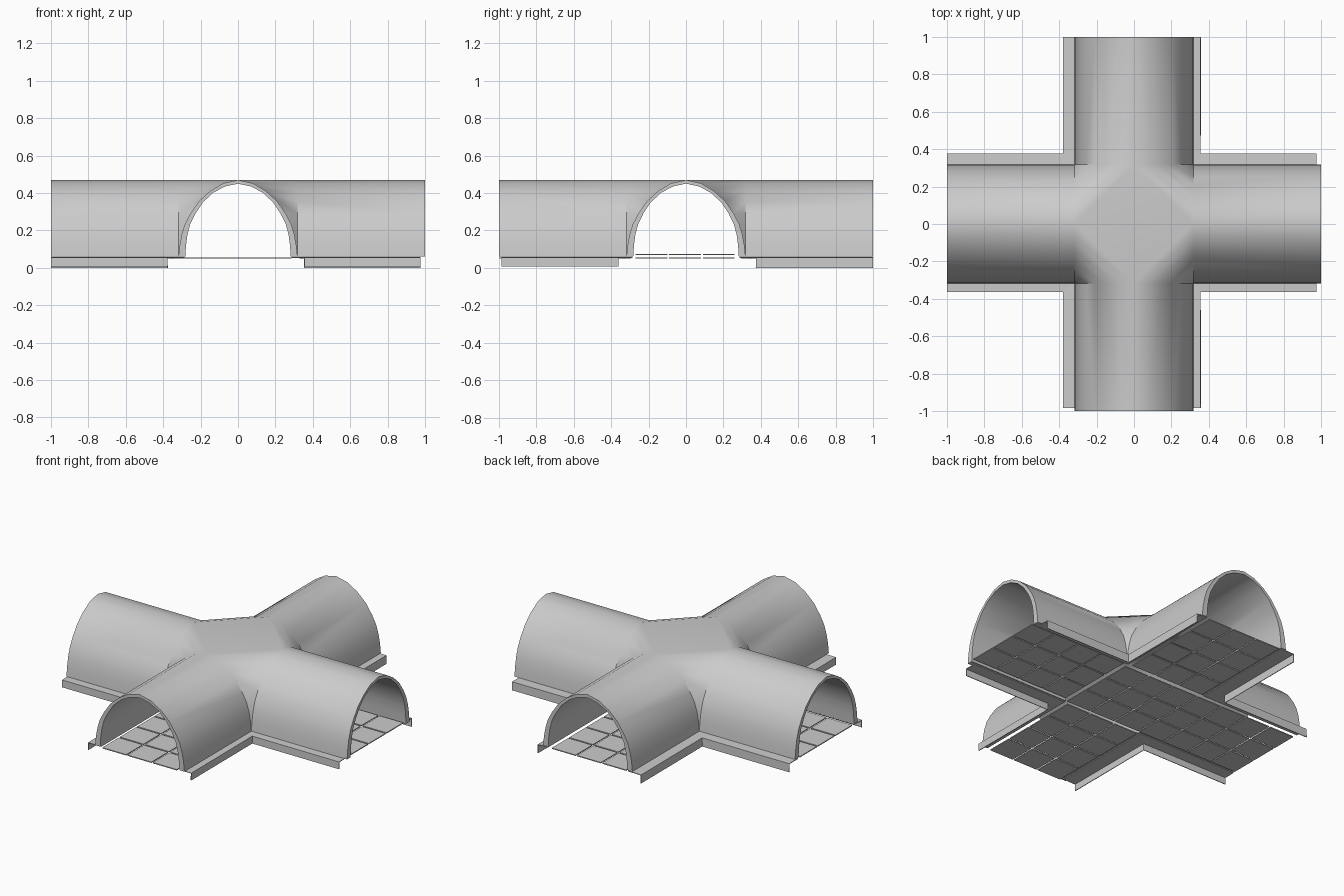
import bpy, bmesh

if "Cube" in bpy.data.objects:
    bpy.data.objects.remove(bpy.data.objects["Cube"])


def finish(name, bm, smooth=None):
    bmesh.ops.remove_doubles(bm, verts=bm.verts, dist=0.0005)
    bmesh.ops.recalc_face_normals(bm, faces=bm.faces)
    me = bpy.data.meshes.new(name)
    bm.to_mesh(me)
    bm.free()
    ob = bpy.data.objects.new(name, me)
    bpy.context.collection.objects.link(ob)
    if smooth:
        bpy.ops.object.select_all(action='DESELECT')
        ob.select_set(True)
        bpy.context.view_layer.objects.active = ob
        bpy.ops.object.shade_smooth_by_angle(angle=smooth)
    return ob


def face(bm, pts):
    # Skip points that coincide, so collapsed quads become triangles
    clean = []
    for p in pts:
        if p not in clean:
            clean.append(p)
    if len(clean) > 2:
        bm.faces.new([bm.verts.new(p) for p in clean])


def strip(bm, a, b):
    for i in range(len(a) - 1):
        face(bm, [a[i], a[i + 1], b[i + 1], b[i]])


# Half arch profiles: (distance from the arm axis, height)
OUTER = [(.318, .06), (.312, .12), (.301, .18), (.284, .235), (.255, .29),
         (.21, .355), (.15, .41), (.08, .452), (0, .47)]
INNER = [(.282, .06), (.278, .12), (.27, .18), (.255, .235), (.228, .29),
         (.188, .35), (.132, .402), (.07, .435), (0, .45)]


def quarter_rows(profile):
    # Each row runs down one arm, straight across the corner and up the next
    c = profile[0][0]
    return [[(1, d, z), (c, d, z), (d, c, z), (d, 1, z)] for d, z in profile]


# Vaulted shell: one quarter, mirrored in x and y
bm = bmesh.new()
out, inn = quarter_rows(OUTER), quarter_rows(INNER)
for rows in (out, inn):
    for a, b in zip(rows, rows[1:]):
        strip(bm, a, b)
    face(bm, [rows[-1][1], rows[-1][2], (0, 0, rows[-1][1][2])])
strip(bm, out[0], inn[0])
for k in (0, 3):
    strip(bm, [r[k] for r in out], [r[k] for r in inn])
shell = finish("tunnel_shell", bm, 0.6)
mirror = shell.modifiers.new("mirror", 'MIRROR')
mirror.use_axis = (True, True, False)
mirror.merge_threshold = 0.0005

# Base flanges: a flat ledge with a skirt, one bent strip per corner
for sx, sy, label in ((1, 1, "back_right"), (-1, 1, "back_left"),
                      (1, -1, "front_right"), (-1, -1, "front_left")):
    ox = .355 if sx > 0 else .378
    oy = .375 if sy > 0 else .362
    ex = .975 if sx > 0 else 1
    ey = 1 if sy > 0 else .985
    low = 0 if sy > 0 else .008

    def run(dx, dy, z):
        return [(sx * ex, sy * dy, z), (sx * dx, sy * dy, z), (sx * dx, sy * ey, z)]

    bm = bmesh.new()
    strip(bm, run(.286, .286, .055), run(ox, oy, .053))
    strip(bm, run(ox, oy, .053), run(ox, oy, low))
    flange = finish("base_flange_" + label, bm)
    solid = flange.modifiers.new("thickness", 'SOLIDIFY')
    solid.thickness = 0.005
    solid.offset = 0

# Floor panels
PITCH, GAP, THICK = .18, .01, .006


def panels(name, x0, y0, nx, ny, px, py, z):
    bm = bmesh.new()
    for i in range(nx):
        for j in range(ny):
            geo = bmesh.ops.create_cube(bm, size=1)["verts"]
            bmesh.ops.scale(bm, vec=(px - GAP, py - GAP, THICK), verts=geo)
            bmesh.ops.translate(bm, vec=(x0 + (i + .5) * px, y0 + (j + .5) * py, z),
                                verts=geo)
    finish(name, bm)


panels("floor_panels_left_and_centre", -1, -.275, 7, 3, 1.29 / 7, PITCH, .053)
panels("floor_panels_right", .29, -.275, 4, 3, .71 / 4, PITCH, .072)
panels("floor_panels_front", -.275, -1, 3, 4, PITCH, .71 / 4, .053)
panels("floor_panels_back", -.275, .29, 3, 4, PITCH, .71 / 4, .053)
